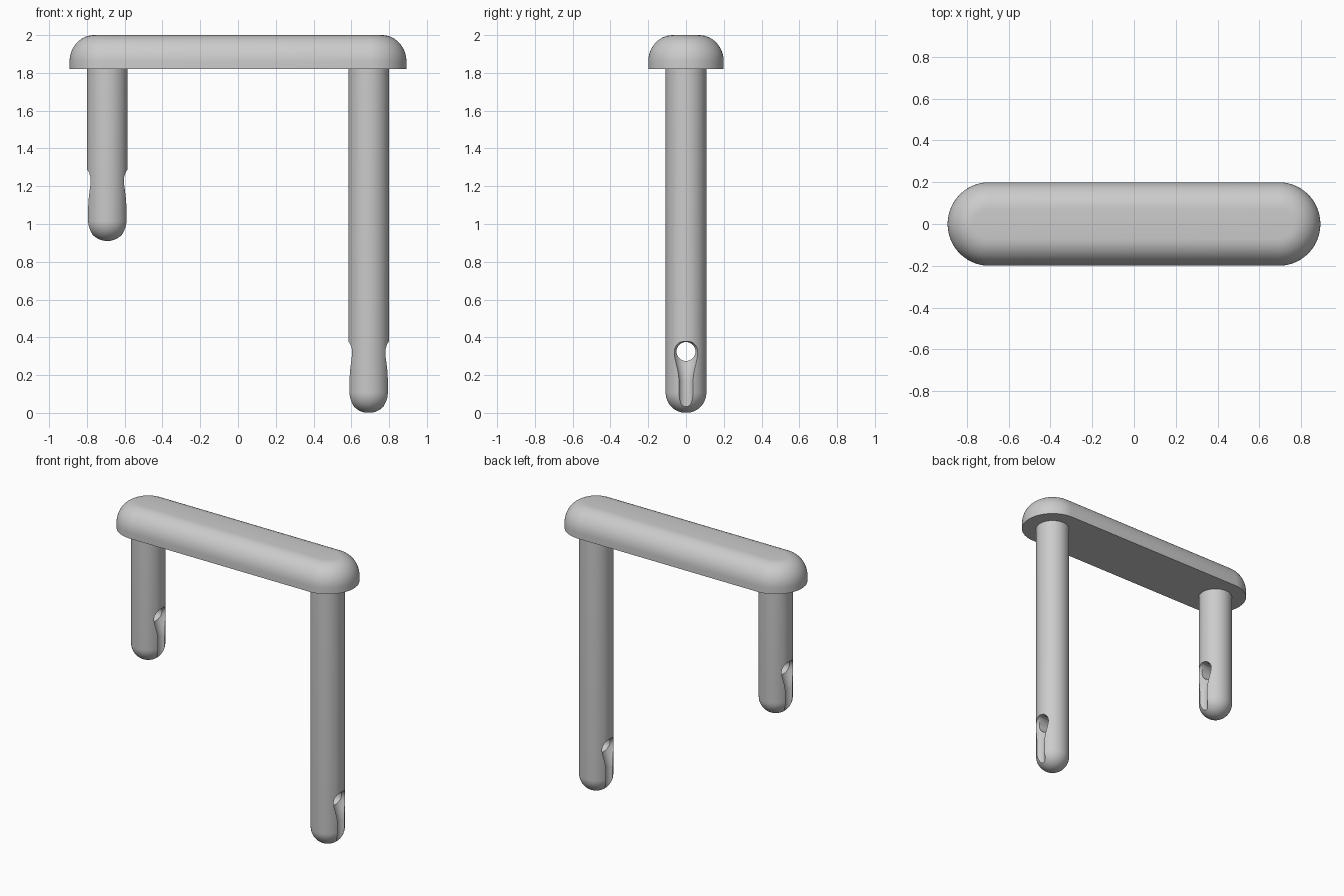
import bpy, bmesh
from math import sin, cos, pi, radians

if "Cube" in bpy.data.objects:
    bpy.data.objects.remove(bpy.data.objects["Cube"])

grey = bpy.data.materials.new("plain grey")
grey.use_nodes = True
grey.diffuse_color = (0.6, 0.6, 0.6, 1)
grey.node_tree.nodes["Principled BSDF"].inputs["Base Color"].default_value = (0.6, 0.6, 0.6, 1)

LEG_X, LEG_R, CAP_BASE = 0.692, 0.108, 1.82


def loft(name, profile, sides=48, stretch=0.0, at=(0, 0, 0)):
    """Stack round rings (radius, z); stretch pulls them into long ovals along x."""
    bm = bmesh.new()
    rings = []
    for r, z in profile:
        ring = []
        for i in range(sides):
            a = 2 * pi * (i + 0.5) / sides
            x = r * cos(a)
            ring.append(bm.verts.new((x + (stretch if x > 0 else -stretch), r * sin(a), z)))
        rings.append(ring)
    for low, high in zip(rings, rings[1:]):
        for i in range(sides):
            j = (i + 1) % sides
            bm.faces.new((low[i], low[j], high[j], high[i]))
    bm.faces.new(rings[0][::-1])
    bm.faces.new(rings[-1])
    mesh = bpy.data.meshes.new(name)
    bm.to_mesh(mesh)
    bm.free()
    mesh.materials.append(grey)
    ob = bpy.data.objects.new(name, mesh)
    ob.location = at
    bpy.context.collection.objects.link(ob)
    return ob


def smooth(ob):
    bpy.ops.object.select_all(action='DESELECT')
    ob.select_set(True)
    bpy.context.view_layer.objects.active = ob
    bpy.ops.object.shade_smooth_by_angle(angle=radians(35))


def carve(ob, cutters):
    """Subtract the cutters, keep the result and drop the cutters."""
    for cutter in cutters:
        cutter.hide_render = True
        mod = ob.modifiers.new("cut", 'BOOLEAN')
        mod.operation, mod.solver, mod.object = 'DIFFERENCE', 'EXACT', cutter
    bpy.context.view_layer.update()
    graph = bpy.context.evaluated_depsgraph_get()
    mesh = bpy.data.meshes.new_from_object(ob.evaluated_get(graph))
    ob.modifiers.clear()
    ob.data = mesh
    for cutter in cutters:
        bpy.data.objects.remove(cutter)


def make_leg(name, x, bottom):
    # Round-ended pin
    dome = [(LEG_R * sin(a), bottom + LEG_R * (1 - cos(a)))
            for a in (pi / 2 * i / 12 for i in range(1, 13))]
    leg = loft(name, dome + [(LEG_R, CAP_BASE + 0.03)], 64, at=(x, 0, 0))
    # Cross hole
    hole = loft("hole_cutter", [(0.05, -0.2), (0.05, 0.2)], 40, at=(x, 0, bottom + 0.325))
    hole.rotation_euler.y = pi / 2
    # Flared groove running down from each end of the hole
    groove = [(0.04, -0.05), (0.04, 0.17), (0.043, 0.2), (0.049, 0.23), (0.057, 0.26),
              (0.065, 0.29), (0.069, 0.315), (0.066, 0.34), (0.054, 0.36),
              (0.037, 0.373), (0.015, 0.379)]
    grooves = [loft("groove_cutter", groove, 40, at=(x + s * 0.117, 0, bottom)) for s in (-1, 1)]
    carve(leg, [hole] + grooves)
    smooth(leg)


# Long cap with a straight skirt and a rounded top edge
rounding = [(0.07 + 0.13 * cos(a), 1.86 + 0.14 * sin(a))
            for a in (pi / 2 * i / 12 for i in range(13))]
cap = loft("cap", [(0.2, CAP_BASE)] + rounding, 64, stretch=LEG_X)
smooth(cap)

make_leg("short_leg", -LEG_X, 0.91)
make_leg("long_leg", LEG_X, 0.0)
